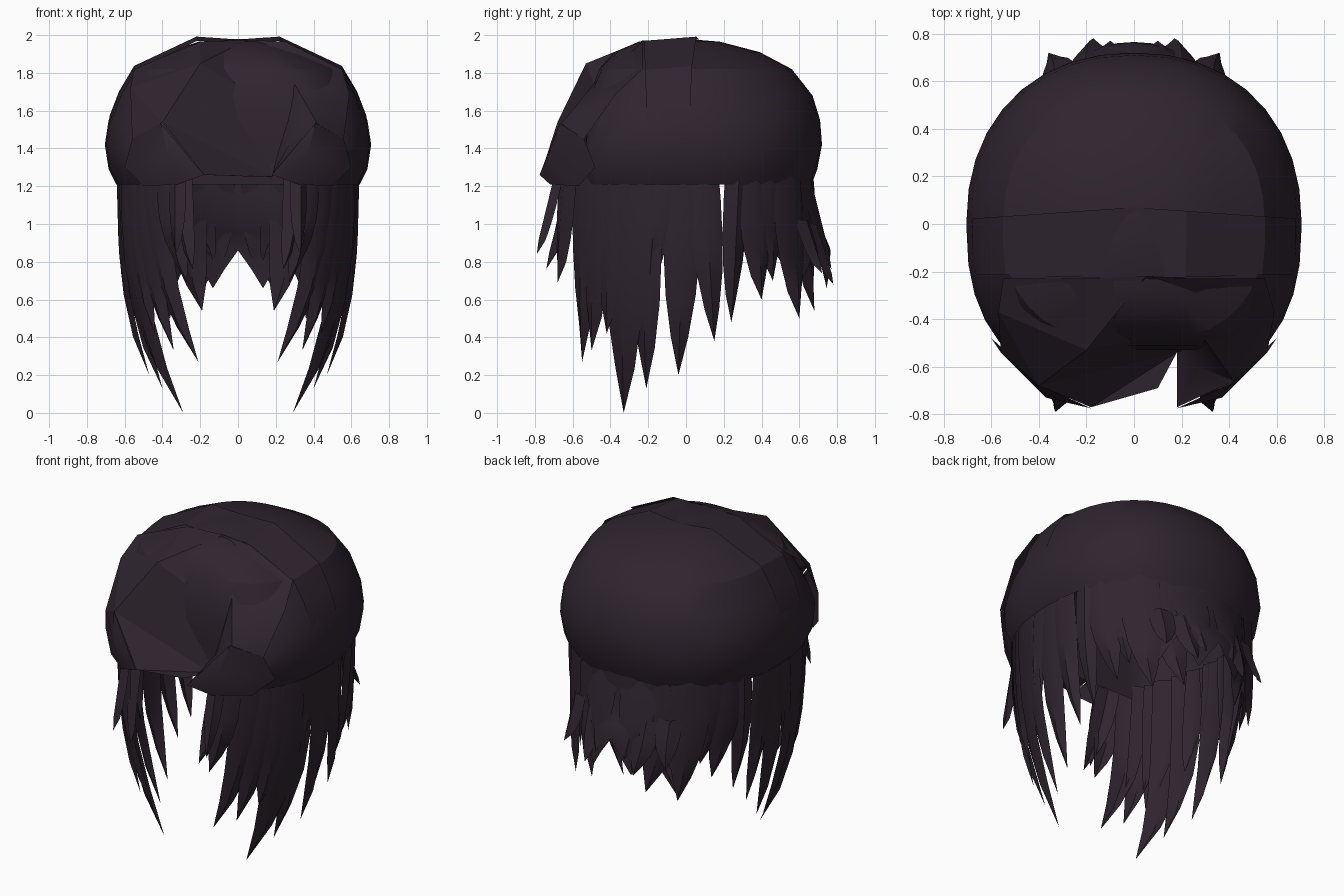
import bpy, math
from mathutils import Vector

if "Cube" in bpy.data.objects:
    bpy.data.objects.remove(bpy.data.objects["Cube"])

hair = bpy.data.materials.new("dark plum hair")
hair.diffuse_color = (0.028, 0.018, 0.028, 1)
hair.use_nodes = True
hair.node_tree.nodes["Principled BSDF"].inputs["Base Color"].default_value = hair.diffuse_color


def make(name, verts, faces, angle=30, mirror=False):
    me = bpy.data.meshes.new(name)
    me.from_pydata([tuple(v) for v in verts], [], faces)
    me.materials.append(hair)
    ob = bpy.data.objects.new(name, me)
    bpy.context.collection.objects.link(ob)
    bpy.ops.object.select_all(action='DESELECT')
    ob.select_set(True)
    bpy.context.view_layer.objects.active = ob
    bpy.ops.object.shade_smooth_by_angle(angle=math.radians(angle))
    if mirror:
        ob.modifiers.new("mirror", 'MIRROR')
    return ob


def ring_point(a, z, hw, yf, yb, limit=-9):
    """Point on a rounded outline with its own front and back depth, cut flat at the front."""
    c, s = math.cos(a), math.sin(a)
    k = 2 / (2.2 if s > 0 else 2.45)
    x = hw * math.copysign(abs(c) ** k, c)
    y = (yb if s > 0 else -yf) * math.copysign(abs(s) ** k, s)
    return Vector((x, max(y, limit), z))


# Cap: lofted rings (height, half width, front, back, flat front limit)
rings = [(1.21, .645, -.69, .665, -.53), (1.29, .685, -.72, .695, -.53), (1.42, .705, -.71, .72, -.53),
         (1.55, .685, -.64, .71, -.53), (1.68, .63, -.57, .67, -.51), (1.82, .55, -.50, .56, -.46),
         (1.91, .37, -.38, .39, -.38), (1.965, .21, -.25, .18, -.3)]
N = 36
verts = [ring_point(2 * math.pi * i / N, *r) for r in rings for i in range(N)]
faces = [(r * N + i, r * N + (i + 1) % N, (r + 1) * N + (i + 1) % N, (r + 1) * N + i)
         for r in range(len(rings) - 1) for i in range(N)]
verts.append(Vector((0, 0, 1.98)))
top = (len(rings) - 1) * N
faces += [(top + i, top + (i + 1) % N, len(verts) - 1) for i in range(N)]
make("cap", verts, faces, 28)

# Crown band: overlapping strip running over the head from side to side
band = [(.695, 1.40), (.68, 1.56), (.63, 1.69), (.55, 1.825), (.22, 1.98), (0, 1.965)]
band = band + [(-x, z) for x, z in band[-2::-1]]
verts, faces = [], []
for x, z in band:
    lift = 1 - abs(x) / .72
    verts += [(x * .98, -.21 - .02 * lift, z - .01), (x, -.09, z), (x, .02 + .05 * lift, z + .012)]
for i in range(len(band) - 1):
    for j in range(2):
        a = 3 * i + j
        faces.append((a, a + 3, a + 4, a + 1))
make("crown_band", verts, faces, 25)

# Swept panel: broad facets falling from the parting to a pinched point above the brow
left = {"part": (.05, -.22, 1.975), "ridge": (-.20, -.23, 1.965), "temple": (-.55, -.23, 1.82),
        "edge": (-.57, -.37, 1.72), "crest": (-.20, -.53, 1.85), "peak": (-.40, -.68, 1.54),
        "outer": (-.56, -.54, 1.45), "pinch": (.18, -.54, 1.25), "hem_a": (-.18, -.77, 1.26),
        "hem_b": (.10, -.69, 1.25), "mid": (.12, -.46, 1.66)}
right = {"part": (.05, -.22, 1.975), "ridge": (.25, -.23, 1.965), "temple": (.55, -.23, 1.82),
         "edge": (.59, -.37, 1.69), "swell": (.30, -.49, 1.74), "peak": (.42, -.66, 1.53),
         "outer": (.56, -.54, 1.45), "pinch": (.18, -.54, 1.25), "mid": (.12, -.46, 1.66),
         "hem_a": (.18, -.77, 1.26), "hollow": (.27, -.60, 1.42)}


def panel(name, pts, polys, angle):
    keys = list(pts)
    make(name, pts.values(), [[keys.index(k) for k in p.split()] for p in polys], angle)


panel("swept_fringe_left", left, [
    "part ridge crest", "ridge temple edge crest", "crest edge peak", "crest peak pinch",
    "part crest mid", "mid crest pinch", "edge outer peak", "peak hem_a pinch", "hem_a hem_b pinch"], 15)
panel("swept_fringe_right", right, [
    "part mid swell ridge", "ridge swell edge temple", "swell peak edge", "edge peak outer",
    "mid pinch swell", "pinch hollow swell", "swell hollow peak", "pinch hem_a hollow",
    "hollow hem_a peak"], 35)

# Fringe rolls: faceted curls above each temple
roll = [(.37, -.73, 1.36), (.41, -.67, 1.535), (.56, -.54, 1.45), (.60, -.48, 1.30),
        (.50, -.57, 1.20), (.32, -.72, 1.21), (.18, -.775, 1.26)]
make("fringe_roll", roll, [(0, i, i % 6 + 1) for i in range(1, 7)], 40, True)


def lock(name, root, tip, width, power=2.6):
    """Tapered ridged strand that hangs straight, then bends to its tip."""
    root, tip = Vector(root), Vector(tip)
    out = Vector((root.x / .5, root.y / .55, 0)).normalized()
    side = Vector((-out.y, out.x, 0))
    verts, faces = [], []
    profile = [(0, .95), (.2, 1), (.42, .96), (.62, .8), (.82, .46)]
    for t, w in profile:
        p = root.lerp(tip, t ** power)
        p.y = root.y + (tip.y - root.y) * t
        p.z = root.z + (tip.z - root.z) * t
        h = width * w / 2
        verts += [p - side * h - out * .02, p + out * .01, p + side * h - out * .02]
    for i in range(len(profile) - 1):
        for j in range(2):
            a = 3 * i + j
            faces.append((a, a + 1, a + 4, a + 3))
    verts.append(tip)
    n = len(verts) - 1
    faces += [(n - 3, n - 2, n), (n - 2, n - 1, n)]
    make(name, verts, faces, 40, True)


# Front locks framing the face
lock("front_lock", (.33, -.69, 1.25), (.33, -.79, .84), .10)
lock("front_lock", (.37, -.64, 1.28), (.27, -.68, .69), .17)
lock("front_lock", (.31, -.60, 1.27), (.24, -.74, .76), .14)
lock("front_lock", (.45, -.56, 1.30), (.21, -.55, .27), .18)
lock("front_lock", (.51, -.47, 1.30), (.34, -.50, .33), .20)
# Side locks, longest ones just ahead of the ear
lock("side_lock", (.58, -.34, 1.32), (.29, -.33, 0), .25, 3)
lock("side_lock", (.605, -.24, 1.32), (.40, -.21, .13), .20, 3)
lock("side_lock", (.55, -.40, 1.30), (.44, -.42, .42), .22, 3)
lock("side_lock", (.63, -.01, 1.32), (.47, -.04, .20), .20, 3.2)
lock("side_lock", (.62, -.14, 1.32), (.55, -.20, .62), .18, 3)
lock("side_lock", (.63, .09, 1.32), (.53, .15, .38), .17, 3.2)
lock("side_lock", (.60, .28, 1.30), (.50, .24, .48), .14)
lock("side_lock", (.56, .36, 1.30), (.46, .40, .60), .20)
lock("side_lock", (.51, .44, 1.30), (.42, .46, .70), .20)
# Back locks over the nape
lock("back_lock", (.42, .54, 1.28), (.36, .60, .50), .24)
lock("back_lock", (.29, .60, 1.28), (.19, .68, .54), .25)
lock("back_lock", (.14, .64, 1.28), (.10, .77, .76), .24)
lock("back_tuft", (.33, .63, 1.02), (.36, .72, .74), .15)
lock("back_tuft", (.20, .68, 1.00), (.17, .78, .68), .16)

# Nape sheet: curved panel that flares out with a jagged lower edge
M = 16
nape = [(1.30, .58, -.6, .67), (1.18, .55, -.6, .68), (1.05, .53, -.6, .68), (.95, .52, -.6, .73),
        (.88, .51, -.6, .76)]
verts = [ring_point(math.radians(35 + 110 * i / M), *r) for r in nape for i in range(M + 1)]
for i in range(M + 1):
    drop = .86 if i % 4 == 0 else (.66 if i % 4 == 2 else .76)
    verts.append(ring_point(math.radians(35 + 110 * i / M), drop, .49, -.6, .765))
W = M + 1
faces = [(r * W + i + 1, r * W + i, (r + 1) * W + i, (r + 1) * W + i + 1)
         for r in range(len(nape)) for i in range(M)]
make("nape_sheet", verts, faces, 35)
